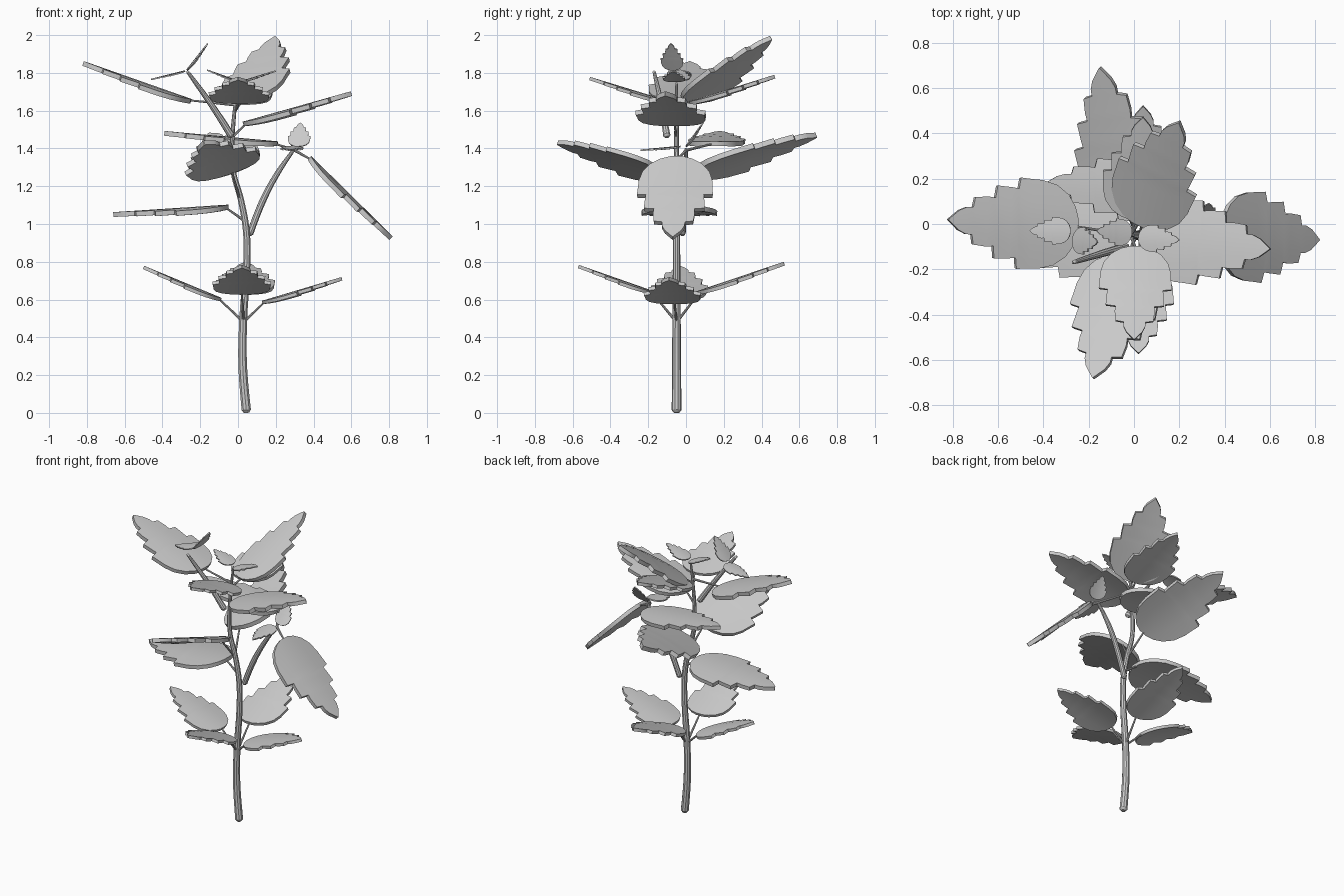
import bpy, bmesh
from mathutils import Vector, Quaternion

cube = bpy.data.objects.get("Cube")
if cube:
    bpy.data.objects.remove(cube, do_unlink=True)

GREY = (0.6, 0.6, 0.6, 1.0)
grey = bpy.data.materials.new("plain_grey")
grey.use_nodes = True
grey.diffuse_color = GREY
grey.node_tree.nodes["Principled BSDF"].inputs["Base Color"].default_value = GREY

# Half outline of a leaf: position along the midrib, share of half width
OUTLINE = [(0, .16), (.025, .42), (.08, .68), (.17, .88), (.28, .97), (.36, .98), (.45, 1),
           (.465, .76), (.52, .78), (.63, .8), (.645, .53), (.7, .55), (.8, .52),
           (.815, .3), (.86, .3), (.92, .22), (1, .01)]
COLUMNS = (-1, -.5, 0, .5, 1)


def select_only(obj):
    bpy.ops.object.select_all(action="DESELECT")
    obj.select_set(True)
    bpy.context.view_layer.objects.active = obj


def tube(name, points, radii, rounded=True):
    """Smooth round stem through points, with softened ends."""
    pts = [Vector(p) for p in points]
    radii = list(radii)
    if rounded:
        for end, nxt in ((0, 1), (-1, -2)):
            inner = pts[end] + (pts[nxt] - pts[end]).normalized() * radii[end] * .6
            outer = pts[end].copy()
            pts[end] = inner
            if end == 0:
                pts.insert(0, outer)
                radii.insert(0, radii[0] * .55)
            else:
                pts.append(outer)
                radii.append(radii[-1] * .55)
    curve = bpy.data.curves.new(name, "CURVE")
    curve.dimensions = "3D"
    curve.bevel_depth = 1
    curve.bevel_resolution = 3
    curve.resolution_u = 6
    curve.use_fill_caps = True
    spline = curve.splines.new("BEZIER")
    spline.bezier_points.add(len(pts) - 1)
    for bp, p, r in zip(spline.bezier_points, pts, radii):
        bp.co, bp.radius = p, r
        bp.handle_left_type = bp.handle_right_type = "AUTO"
    curve.materials.append(grey)
    obj = bpy.data.objects.new(name, curve)
    bpy.context.collection.objects.link(obj)
    select_only(obj)
    bpy.ops.object.convert(target="MESH")
    bpy.ops.object.shade_smooth_by_angle()


def leaf(name, base, tip, width, roll=0, node=None):
    """Thick toothed blade, arched across its width, with an optional stalk."""
    base, tip = Vector(base), Vector(tip)
    axis = tip - base
    length = axis.length
    side = axis.cross(Vector((0, 0, 1))).normalized()
    side = Quaternion(axis.normalized(), roll) @ side
    up = side.cross(axis).normalized()
    bm = bmesh.new()
    rows = []
    for t, w in OUTLINE:
        rows.append([bm.verts.new(base + axis * t + side * (c * w * width / 2)
                                  - up * ((c * w) ** 2 * .08 * width / 2))
                     for c in COLUMNS])
    for a, b in zip(rows, rows[1:]):
        for i in range(len(COLUMNS) - 1):
            bm.faces.new((a[i], a[i + 1], b[i + 1], b[i]))
    bmesh.ops.recalc_face_normals(bm, faces=bm.faces)
    mesh = bpy.data.meshes.new(name)
    bm.to_mesh(mesh)
    bm.free()
    mesh.materials.append(grey)
    obj = bpy.data.objects.new(name, mesh)
    bpy.context.collection.objects.link(obj)
    thick = obj.modifiers.new("thickness", "SOLIDIFY")
    thick.thickness = .042 * length
    thick.offset = 0
    select_only(obj)
    bpy.ops.object.modifier_apply(modifier="thickness")
    bpy.ops.object.shade_smooth_by_angle()
    if node:
        start = Vector(node)
        tube(name + "_stalk", [start, base + axis * .03], [.008, .005], False)


# Main stem and two side branches
tube("main_stem",
     [(.045, -.05, 0), (.025, -.05, .25), (.028, -.05, .5), (.045, -.05, .75), (.045, -.05, .95),
      (.015, -.05, 1.13), (-.025, -.05, 1.28), (-.03, -.05, 1.45), (0, -.05, 1.75)],
     [.026, .024, .022, .02, .019, .017, .015, .013, .006])
tube("right_side_branch", [(.06, -.02, .94), (.13, -.01, 1.12), (.21, 0, 1.27), (.3, 0, 1.4)],
     [.018, .018, .015, .008])
tube("left_side_branch", [(-.03, -.1, 1.46), (-.14, -.13, 1.63), (-.27, -.17, 1.81)],
     [.02, .016, .008])

# Lowest ring of four leaves
low = (.03, -.05, .48)
leaf("low_right_leaf", (-.09, -.04, .6), (-.5, -.03, .77), .3, node=low)
leaf("low_left_leaf", (.13, -.06, .585), (.55, -.09, .71), .3, node=low)
leaf("low_front_leaf", (.02, -.17, .635), (.02, -.57, .775), .31, node=low)
leaf("low_back_leaf", (.04, .06, .635), (.04, .52, .79), .31, node=low)

# Middle ring, tilted with the stem
mid = (.01, -.05, 1.13)
leaf("middle_right_leaf", (-.05, -.04, 1.09), (-.66, -.03, 1.05), .4, node=(.03, -.05, 1.02))
leaf("middle_front_leaf", (-.03, -.14, 1.28), (-.18, -.68, 1.43), .4, .35, mid)
leaf("middle_back_leaf", (-.03, .05, 1.28), (-.15, .69, 1.47), .38, -.35, mid)

# Leaves at the tip of the right hand branch
fork = (.3, 0, 1.39)
leaf("hanging_leaf", (.38, -.05, 1.35), (.81, -.07, .925), .4, node=fork)
leaf("inner_branch_leaf", (.21, .15, 1.425), (-.39, .18, 1.48), .3, node=fork)

# Upper ring
top = (-.015, -.05, 1.6)
leaf("upper_left_leaf", (.03, -.06, 1.53), (.6, -.11, 1.69), .37, node=(-.03, -.05, 1.46))
leaf("upper_right_leaf", (-.25, -.01, 1.65), (-.82, .02, 1.85), .4, node=(-.015, -.05, 1.63))
leaf("upper_front_leaf", (.01, -.1, 1.645), (0, -.51, 1.77), .32, node=top)
leaf("upper_back_leaf", (.01, .02, 1.64), (.04, .47, 1.78), .32, node=top)
leaf("top_back_leaf", (.02, .0, 1.65), (.2, .45, 1.985), .38, -.15, top)

# Small young leaves on each growing tip
for name, base, tip in (
        ("top_young_leaf_right", (-.01, -.04, 1.76), (-.165, -.03, 1.815)),
        ("top_young_leaf_left", (.02, -.06, 1.755), (.2, -.07, 1.81)),
        ("branch_young_leaf_inner", (-.27, -.07, 1.815), (-.16, -.08, 1.955)),
        ("branch_young_leaf_outer", (-.28, -.03, 1.81), (-.46, -.03, 1.765)),
        ("fork_young_leaf_front", (.29, -.03, 1.41), (.28, -.24, 1.39)),
        ("fork_young_leaf_back", (.32, 0, 1.41), (.33, .09, 1.535))):
    leaf(name, base, tip, .12)
